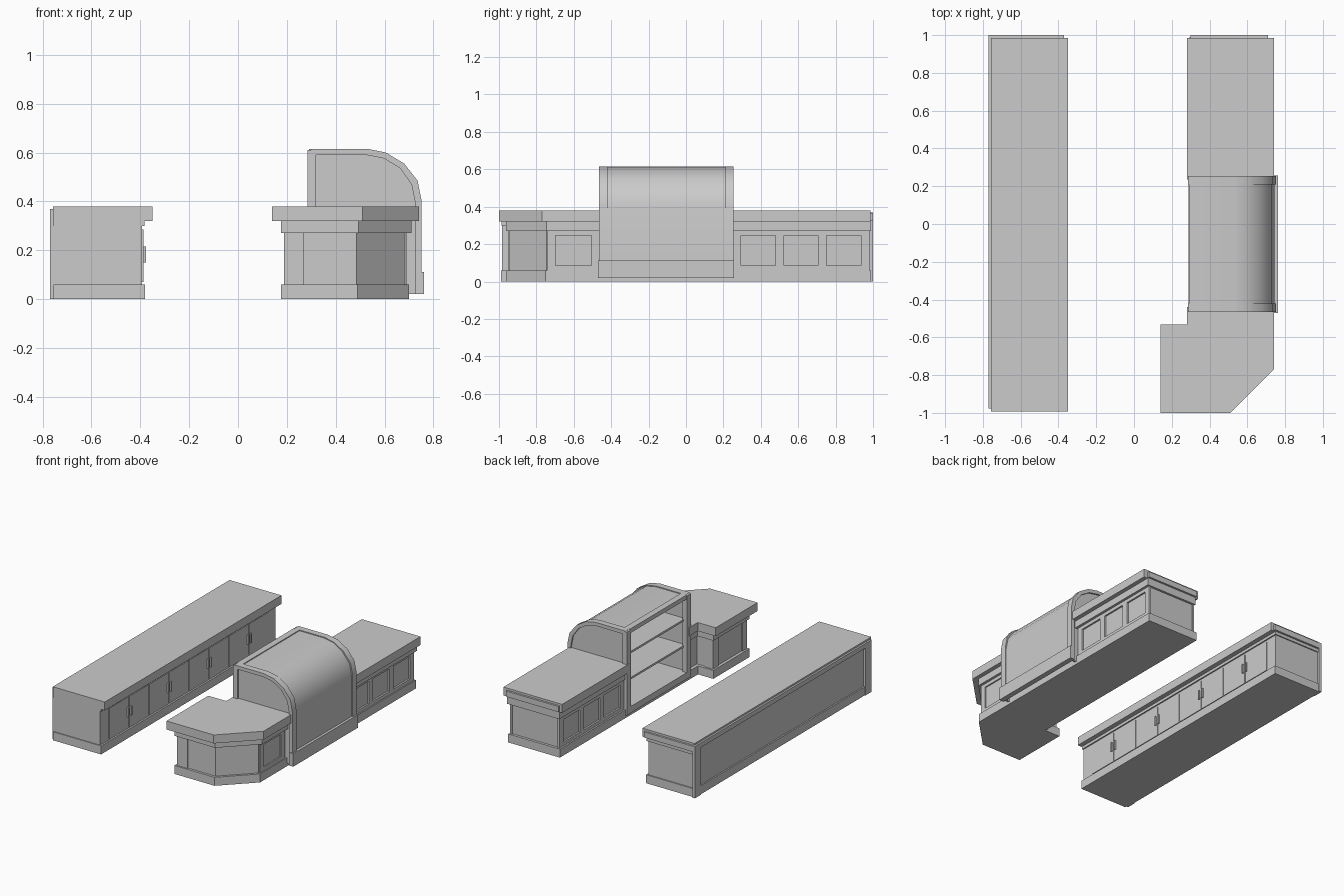
import bpy, bmesh
from mathutils import Vector

if "Cube" in bpy.data.objects:
    bpy.data.objects.remove(bpy.data.objects["Cube"])


def prism(name, pts, lo, hi, axis='z', smooth=False):
    """Extrude a 2D outline: (x, y) along z, or (x, z) along y."""
    put = (lambda p, h: (p[0], p[1], h)) if axis == 'z' else (lambda p, h: (p[0], h, p[1]))
    bm = bmesh.new()
    a = [bm.verts.new(put(p, lo)) for p in pts]
    b = [bm.verts.new(put(p, hi)) for p in pts]
    n = len(pts)
    bm.faces.new(a)
    bm.faces.new(b[::-1])
    for i in range(n):
        bm.faces.new((a[i], a[(i + 1) % n], b[(i + 1) % n], b[i]))
    bmesh.ops.recalc_face_normals(bm, faces=bm.faces)
    me = bpy.data.meshes.new(name)
    bm.to_mesh(me)
    bm.free()
    ob = bpy.data.objects.new(name, me)
    bpy.context.collection.objects.link(ob)
    if smooth:
        bpy.ops.object.select_all(action='DESELECT')
        ob.select_set(True)
        bpy.context.view_layer.objects.active = ob
        bpy.ops.object.shade_smooth_by_angle(angle=0.6)
    return ob


def box(name, x0, x1, y0, y1, z0, z1):
    return prism(name, [(x0, y0), (x1, y0), (x1, y1), (x0, y1)], z0, z1)


def framing(name, x0, x1, y0, y1, z0, z1, panels, w=0.045, rail=0.025):
    """Stiles and rails standing proud of a side face, leaving recessed panels."""
    step = (y1 - y0 - w) / panels
    for i in range(panels + 1):
        box(name + '_stile', x0, x1, y0 + i * step, y0 + i * step + w, z0, z1)
    for i in range(panels):
        a = y0 + i * step + w
        box(name + '_top_rail', x0, x1, a, a + step - w, z1 - rail, z1)
        box(name + '_bottom_rail', x0, x1, a, a + step - w, z0, z0 + rail)


# Back counter: base, body, trim and worktop
box('back_counter_base', -.755, -.38, -.99, .99, 0, .06)
box('back_counter_body', -.755, -.392, -.983, .982, .06, .30)
box('back_counter_trim', -.755, -.383, -.987, .99, .30, .32)
box('back_counter_top', -.757, -.35, -.992, .986, .32, .38)
box('back_counter_end_trim', -.755, -.37, .98, 1.0, .325, .365)

# Back counter rear frame
for y0, y1 in ((-.978, -.91), (.93, 1.0)):
    box('rear_stile', -.77, -.75, y0, y1, 0, .368)
box('rear_top_rail', -.77, -.75, -.91, .93, .335, .368)
box('rear_bottom_rail', -.765, -.75, -.91, .93, 0, .06)

# Four pairs of doors with bar handles
for i in range(4):
    mid = -.667 + i * .447
    for s in (-1, 1):
        a, b = sorted((mid + s * .003, mid + s * .22))
        box('door', -.395, -.387, a, b, .07, .285)
        h = mid + s * .016
        box('door_handle', -.388, -.376, h - .005, h + .005, .15, .215)


def counter_outline(left, right, cx, front, cy, end, inner, notch):
    """L-shaped outline with one chamfered corner."""
    return [(left, front), (cx, front), (right, cy), (right, end),
            (inner, end), (inner, notch), (left, notch)]


# Front counter base and the parts before the display case
prism('front_counter_base', counter_outline(.175, .70, .49, -.962, -.752, .99, .295, -.555), 0, .06)
prism('counter_body_front', counter_outline(.195, .683, .484, -.945, -.746, -.45, .318, -.575), .06, .27)
prism('counter_trim_front', counter_outline(.175, .71, .494, -.962, -.746, -.45, .30, -.555), .27, .32)
prism('counter_top_front', counter_outline(.14, .74, .51, -1.0, -.77, -.44, .28, -.532), .32, .38)
box('front_corner_post', .188, .27, -.952, -.90, .06, .27)
box('notch_corner_post', .188, .25, -.63, -.568, .06, .27)
framing('front_side_frame', .68, .692, -.742, -.46, .06, .27, 1)

# Front counter beyond the display case
box('counter_body_rear', .318, .68, .24, .972, .06, .27)
box('counter_trim_rear', .30, .71, .24, .988, .27, .32)
box('counter_end_trim', .30, .71, .97, 1.0, .325, .365)
box('counter_top_rear', .28, .74, .235, .986, .32, .38)
for x0, x1 in ((.678, .692), (.306, .32)):
    framing('rear_side_frame', x0, x1, .25, .98, .06, .27, 3)

# Display case: arched end frames, recessed ends, curved cover
outer = [(.295, .615), (.53, .615), (.605, .60), (.68, .555), (.735, .485), (.752, .40), (.752, .02)]
inner = [(.32, .59), (.525, .59), (.597, .576), (.663, .536), (.71, .47), (.725, .395), (.725, .02)]
cover = [(x - .008 if z < .6 else x, z - .006) for x, z in outer]
cover[-1] = (.744, .02)
for y0, y1, p0 in ((-.465, -.42, -.452), (.21, .255, .232)):
    prism('case_arch', outer + inner[::-1], y0, y1, 'y', smooth=True)
    box('case_post', .285, .32, y0, y1, .02, .61)
    prism('case_end_panel', inner + [(.31, .02), (.31, .59)], p0, p0 + .012, 'y')
prism('case_cover', cover + inner[::-1], -.42, .21, 'y', smooth=True)
box('case_top_rail', .290, .335, -.42, .21, .585, .615)
box('case_bottom_rail', .288, .32, -.42, .21, .02, .065)
box('case_skirt', .73, .762, -.47, .257, .02, .112)

# Display case floor and shelves
box('case_floor', .30, .735, -.45, .24, .05, .065)
for z in (.235, .42):
    box('case_shelf', .315, .722, -.442, .235, z, z + .014)
